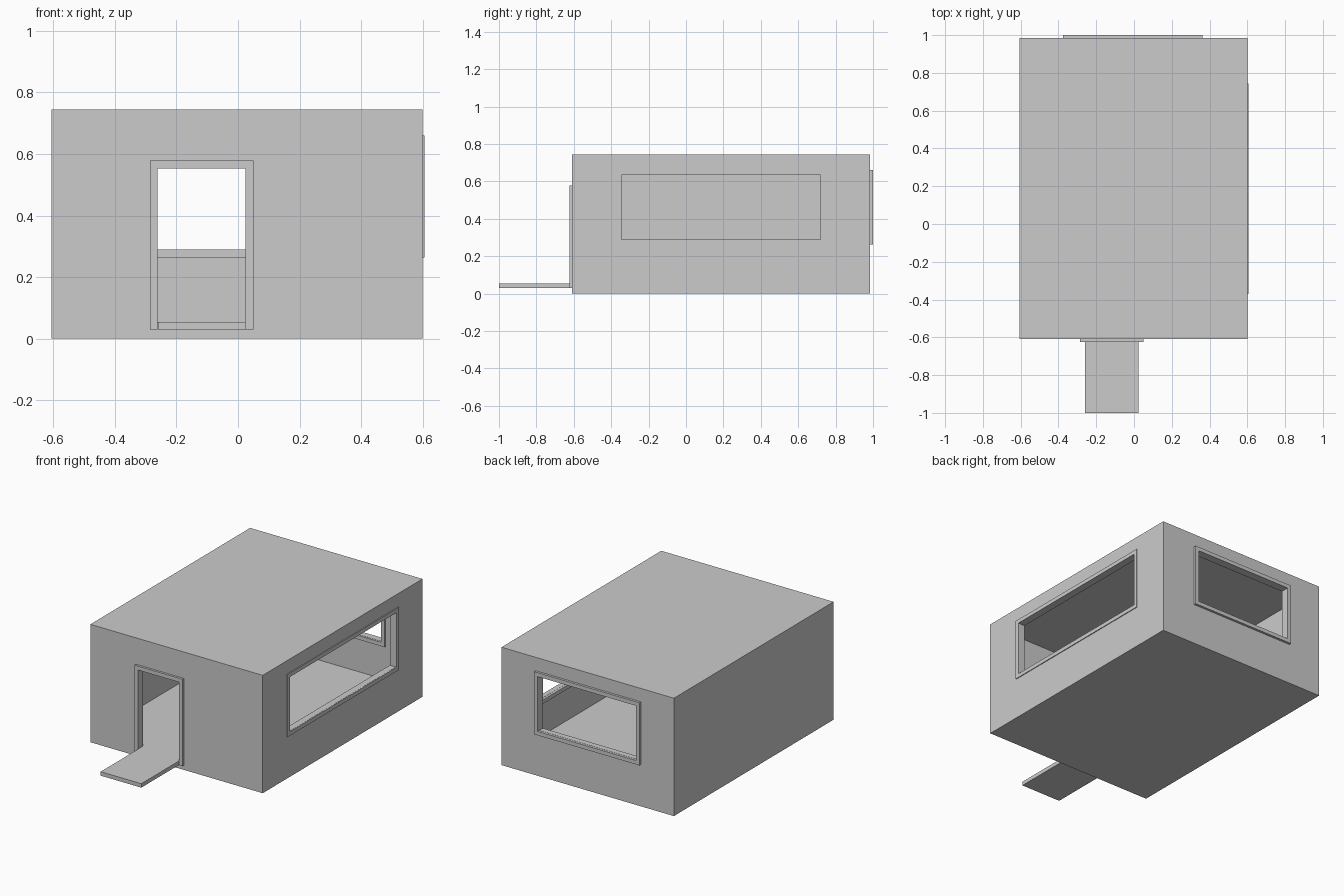
import bpy

if "Cube" in bpy.data.objects:
    bpy.data.objects.remove(bpy.data.objects["Cube"])

X0, X1 = -0.605, 0.60      # outer shell
Y0, Y1 = -0.61, 0.985
H, T = 0.745, 0.028        # height, wall thickness
FLOOR = 0.055              # interior floor level
B = 0.025                  # frame bar width


def box(name, lo, hi):
    bpy.ops.mesh.primitive_cube_add(size=1, location=[(a + b) / 2 for a, b in zip(lo, hi)])
    ob = bpy.context.object
    ob.name = name
    ob.scale = [b - a for a, b in zip(lo, hi)]
    bpy.ops.object.transform_apply(location=True, rotation=False, scale=True)
    return ob


def cut(target, lo, hi):
    tool = box("cutter", lo, hi)
    mod = target.modifiers.new("cut", 'BOOLEAN')
    mod.operation, mod.solver, mod.object = 'DIFFERENCE', 'EXACT', tool
    bpy.context.view_layer.objects.active = target
    bpy.ops.object.modifier_apply(modifier=mod.name)
    bpy.data.objects.remove(tool, do_unlink=True)


def frame(name, lo, hi, axis, open_bottom=False):
    """Frame around an opening; axis is the direction through the wall."""
    ob = box(name, lo, hi)
    a, b = list(lo), list(hi)
    for i in range(3):
        if i == axis:
            a[i] -= 0.1
            b[i] += 0.1
        else:
            a[i] += B
            b[i] -= B
    if open_bottom:
        a[2] = lo[2] - 0.1
    cut(ob, a, b)
    return ob


# Hollow room shell
room = box("room_shell", (X0, Y0, 0), (X1, Y1, H))
cut(room, (X0 + T, Y0 + T, FLOOR), (X1 - T, Y1 - T, H - T))

# Door opening, back window and side window cut through the walls
cut(room, (-0.262, Y0 - 0.1, FLOOR), (0.026, Y0 + 0.1, 0.555))
cut(room, (-0.35, Y1 - 0.1, 0.29), (0.337, Y1 + 0.1, 0.635))
cut(room, (X1 - 0.1, -0.345, 0.29), (X1 + 0.1, 0.72, 0.635))

# Frames standing slightly proud of both wall faces
frame("door_frame", (-0.286, Y0 - 0.014, 0.03), (0.05, Y0 + T + 0.008, 0.578), 1, True)
frame("back_window_frame", (-0.375, Y1 - T - 0.01, 0.264), (0.362, 1.0, 0.66), 1)
frame("side_window_frame", (X1 - T - 0.015, -0.37, 0.264), (0.605, 0.745, 0.66), 0)

# Entrance walkway, level with the floor
box("walkway", (-0.26, -1.0, 0.03), (0.024, Y0 + 0.01, FLOOR))
